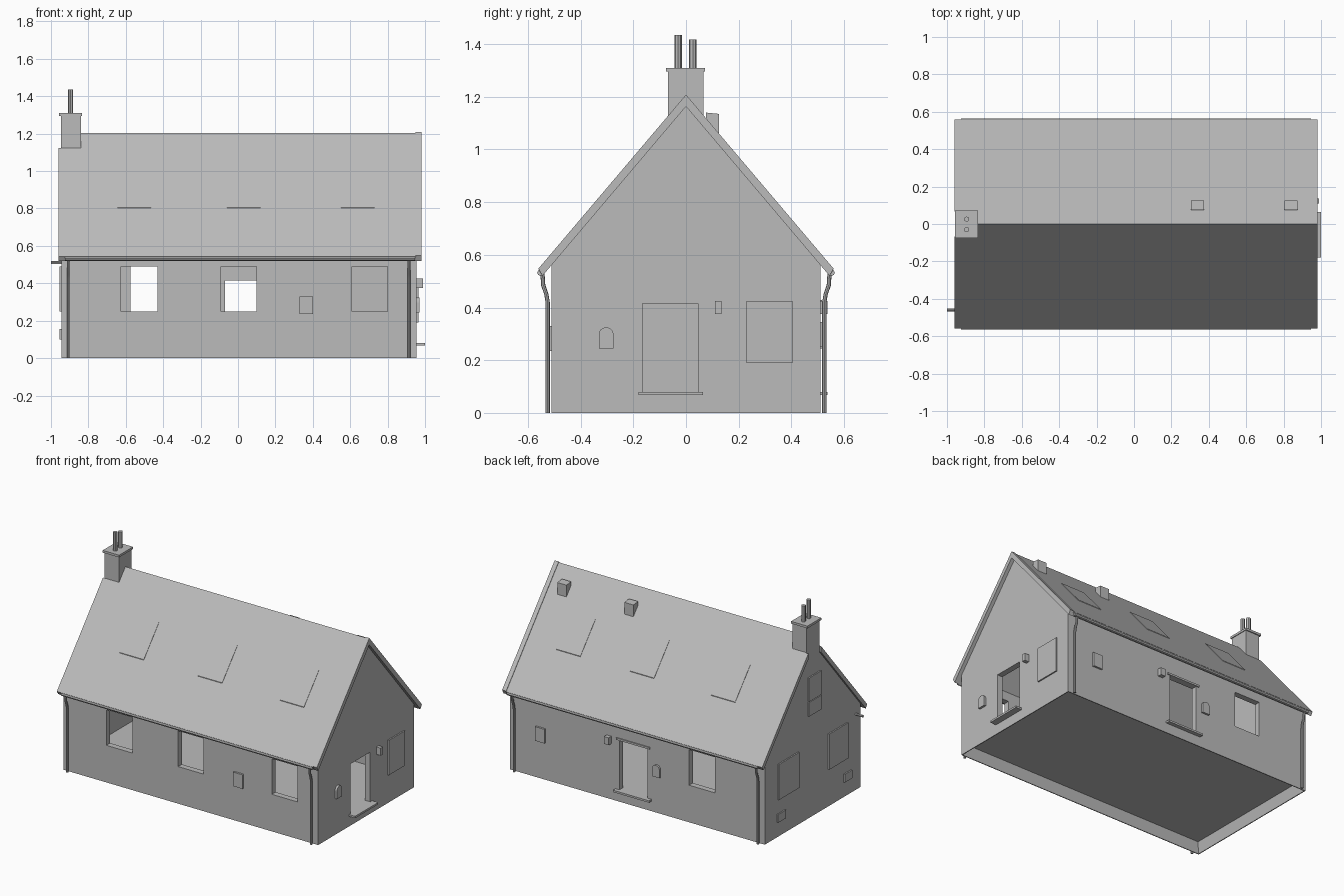
import bpy, bmesh, math
from mathutils import Vector

cube = bpy.data.objects.get("Cube")
if cube:
    bpy.data.objects.remove(cube, do_unlink=True)

grey = bpy.data.materials.new("light grey")
grey.use_nodes = True
COLOUR = (0.5, 0.5, 0.5, 1)
grey.diffuse_color = COLOUR
grey.node_tree.nodes["Principled BSDF"].inputs["Base Color"].default_value = COLOUR


def finish(name, bm):
    bmesh.ops.recalc_face_normals(bm, faces=bm.faces)
    mesh = bpy.data.meshes.new(name)
    bm.to_mesh(mesh)
    bm.free()
    mesh.materials.append(grey)
    obj = bpy.data.objects.new(name, mesh)
    bpy.context.collection.objects.link(obj)
    return obj


def prism(name, profile, start, end, axis="x"):
    """Extrude a profile: (y, z) along x, or (x, z) along y."""
    bm = bmesh.new()
    place = (lambda p: (start, *p)) if axis == "x" else (lambda p: (p[0], start, p[1]))
    face = bm.faces.new([bm.verts.new(place(p)) for p in profile])
    out = bmesh.ops.extrude_face_region(bm, geom=[face])
    step = Vector((end - start, 0, 0) if axis == "x" else (0, end - start, 0))
    bmesh.ops.translate(bm, vec=step, verts=[v for v in out["geom"] if isinstance(v, bmesh.types.BMVert)])
    return finish(name, bm)


def box(name, x0, x1, y0, y1, z0, z1):
    return prism(name, [(y0, z0), (y1, z0), (y1, z1), (y0, z1)], x0, x1)


def tube(name, points, radius):
    curve = bpy.data.curves.new(name, "CURVE")
    curve.dimensions = "3D"
    curve.bevel_depth = radius
    curve.bevel_resolution = 2
    curve.use_fill_caps = True
    spline = curve.splines.new("POLY")
    spline.points.add(len(points) - 1)
    for p, co in zip(spline.points, points):
        p.co = (*co, 1)
    obj = bpy.data.objects.new(name, curve)
    bpy.context.collection.objects.link(obj)
    bpy.ops.object.select_all(action="DESELECT")
    obj.select_set(True)
    bpy.context.view_layer.objects.active = obj
    bpy.ops.object.convert(target="MESH")
    obj = bpy.context.object
    obj.data.materials.clear()
    obj.data.materials.append(grey)
    bpy.ops.object.shade_smooth_by_angle(angle=math.radians(40))


def cut(target, cutter):
    mod = target.modifiers.new("cut", "BOOLEAN")
    mod.operation = "DIFFERENCE"
    mod.solver = "EXACT"
    mod.object = cutter
    bpy.context.view_layer.objects.active = target
    bpy.ops.object.modifier_apply(modifier=mod.name)
    bpy.data.objects.remove(cutter, do_unlink=True)


def arch(cx, z0, z1, r):
    top = [(cx + r * math.cos(i * math.pi / 8), z1 - r + r * math.sin(i * math.pi / 8)) for i in range(9)]
    return [(cx - r, z0), (cx + r, z0)] + top


# Walls: hollow gabled shell with a floor
W0, W1, D, T = -0.945, 0.955, 0.51, 0.04


def gable(half, base, eave, apex):
    return [(-half, base), (half, base), (half, eave), (0, apex), (-half, eave)]


walls = prism("walls", gable(D, 0, 0.562, 1.165), W0, W1)
cut(walls, prism("room", gable(D - T, 0.08, 0.55, 1.105), W0 + T, W1 - T))

# Recess under the floor, with sloping sides
bm = bmesh.new()
rings = []
for z, inset in ((-0.01, 0.003), (0.07, 0.025)):
    x0, x1, y = W0 + inset, W1 - inset, D - inset
    rings.append([bm.verts.new(c) for c in ((x0, -y, z), (x1, -y, z), (x1, y, z), (x0, y, z))])
for ring in rings:
    bm.faces.new(ring)
for i in range(4):
    j = (i + 1) % 4
    bm.faces.new((rings[0][i], rings[0][j], rings[1][j], rings[1][i]))
cut(walls, finish("recess", bm))

# Openings in the walls
for x0, x1 in ((-0.625, -0.43), (-0.09, 0.1), (0.61, 0.8)):
    cut(walls, box("opening", x0, x1, -0.6, -0.44, 0.25, 0.49))
cut(walls, box("opening", -0.575, -0.38, 0.44, 0.6, 0.25, 0.49))
cut(walls, box("opening", -0.07, 0.14, 0.44, 0.6, 0.08, 0.415))
cut(walls, box("opening", 0.9, 1.1, -0.165, 0.045, 0.08, 0.415))

# Roof, notched where the chimney stands
RIDGE, SLOPE = 1.203, 1.179


def roof_profile(lift):
    half = [(0.56, 0.543 + lift), (0.545, 0.52)]
    return [(0, RIDGE + lift)] + half + [(0, 1.163)] + [(-y, z) for y, z in reversed(half)]


roof = prism("roof", roof_profile(0), -0.96, 0.952)
cut(roof, box("notch", -1, W0, -0.068, 0.068, 1, 1.3))
prism("verge", roof_profile(0.005), 0.95, 0.98)

# Roof windows as thin plates on each slope
for side, starts in ((-1, (-0.645, -0.06, 0.55)), (1, (-0.605, 0, 0.55))):
    for x in starts:
        pts = [(side * y, RIDGE - SLOPE * y + h) for y, h in ((0.178, -0.01), (0.34, -0.01), (0.34, 0.004), (0.178, 0.004))]
        prism("roof_window", pts, x, x + 0.18)

# Roof vents on the back slope
for x in (0.305, 0.805):
    prism("roof_vent", [(0.075, 1.1), (0.125, 1.04), (0.125, 1.135), (0.075, 1.14)], x, x + 0.068)

# Chimney
box("chimney_stack", -0.947, -0.84, -0.068, 0.066, 1.0, 1.3)
box("chimney_cap", -0.957, -0.835, -0.075, 0.073, 1.295, 1.31)
for y, top in ((-0.03, 1.435), (0.026, 1.417)):
    tube("chimney_pot", [(-0.895, y, 1.3), (-0.895, y, top)], 0.014)

# Gutters and downpipes
for s in (-1, 1):
    tube("gutter", [(-0.925, s * 0.553, 0.532), (0.945, s * 0.553, 0.532)], 0.012)
    for x in (-0.905, 0.915):
        path = ((0.525, 0), (0.525, 0.42), (0.53, 0.45), (0.542, 0.485), (0.545, 0.53))
        tube("downpipe", [(x, s * y, z) for y, z in path], 0.008)

# Front meter box
box("front_meter_box", 0.33, 0.4, -0.523, -D, 0.235, 0.33)

# Back wall fittings
box("back_meter_box", 0.69, 0.76, D, 0.523, 0.25, 0.345)
box("back_lamp", 0.2, 0.235, D, 0.538, 0.375, 0.425)
prism("back_arch_box", arch(-0.14, 0.245, 0.325, 0.028), D, 0.523, "y")
box("back_door_sill", -0.1, 0.17, 0.48, 0.537, 0.067, 0.08)
box("back_door_lintel", -0.09, 0.16, D, 0.517, 0.415, 0.428)

# Gable wall fittings beside the open door
box("gable_window", W1, 0.964, 0.23, 0.405, 0.19, 0.425)
box("gable_lamp", W1, 0.988, 0.11, 0.135, 0.375, 0.425)
prism("gable_arch_box", arch(-0.303, 0.245, 0.325, 0.028), W1, 0.97)
box("gable_door_sill", 0.93, 1.0, -0.18, 0.065, 0.067, 0.08)

# Chimney-end gable windows, vents and overflow pipe
for y0, y1, z0, z1 in ((0.155, 0.37, 0.25, 0.49), (-0.37, -0.165, 0.25, 0.49), (-0.08, 0.05, 0.79, 0.95),
                       (-0.08, 0.05, 0.69, 0.785), (0.295, 0.38, 0.1, 0.155), (-0.41, -0.33, 0.1, 0.155)):
    box("end_plate", -0.954, W0, y0, y1, z0, z1)
tube("overflow_pipe", [(-0.93, -0.46, 0.51), (-1.0, -0.46, 0.51)], 0.008)
